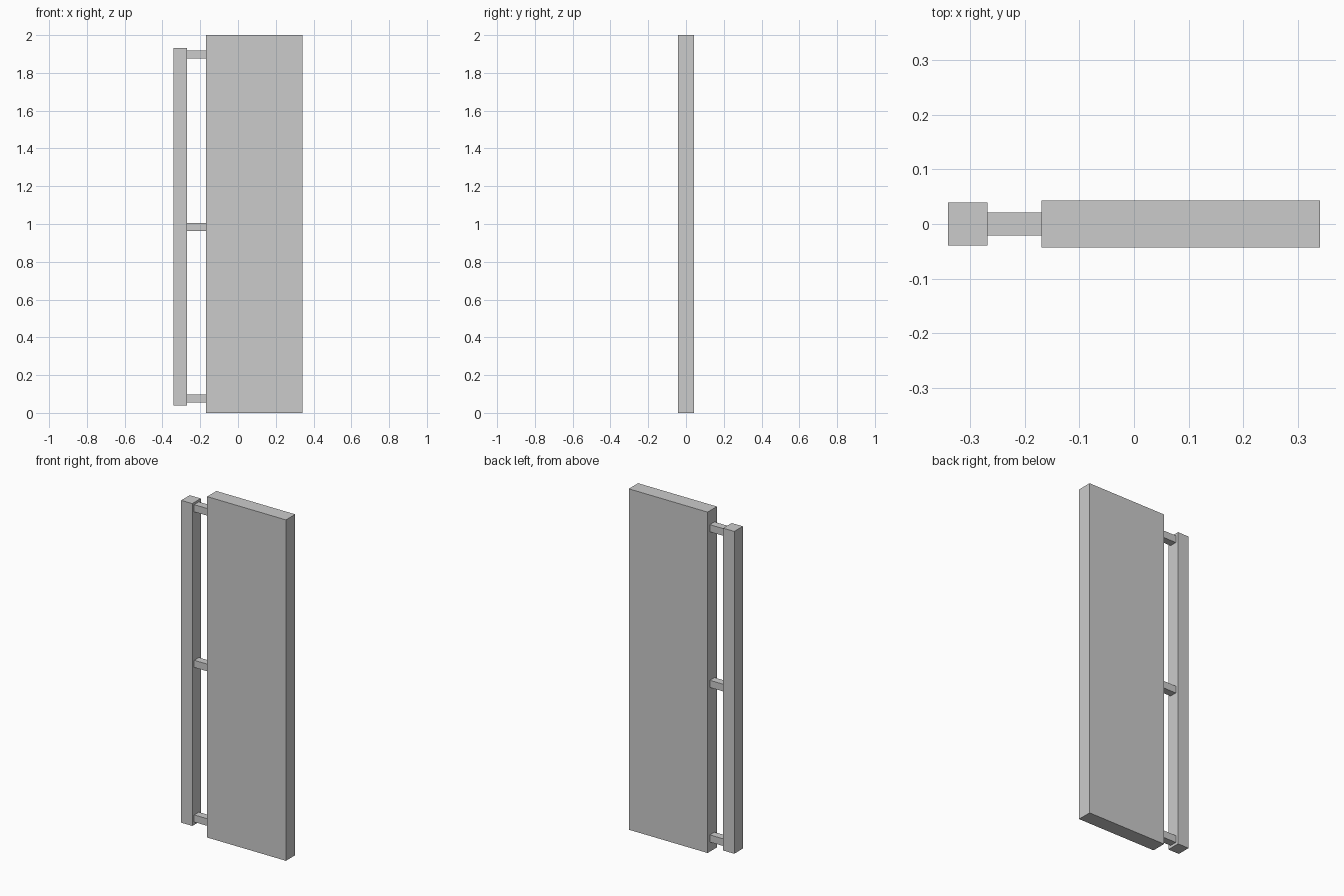
import bpy

if "Cube" in bpy.data.objects:
    bpy.data.objects.remove(bpy.data.objects["Cube"])


def box(name, x, y, z):
    """Axis-aligned box from (min, max) ranges."""
    ranges = (x, y, z)
    bpy.ops.mesh.primitive_cube_add(size=1, location=[(a + b) / 2 for a, b in ranges])
    obj = bpy.context.object
    obj.name = name
    obj.scale = [b - a for a, b in ranges]
    bpy.ops.object.transform_apply(location=False, rotation=False, scale=True)
    return obj


# Main slab
box("panel", (-0.17, 0.341), (-0.043, 0.043), (0, 2))

# Slim upright bar beside the slab
box("side_bar", (-0.341, -0.269), (-0.0395, 0.0395), (0.04, 1.931))

# Three short brackets joining bar and slab
for label, z in (("lower", 0.077), ("middle", 0.984), ("upper", 1.897)):
    box(label + "_bracket", (-0.269, -0.17), (-0.0215, 0.0215), (z - 0.021, z + 0.021))
